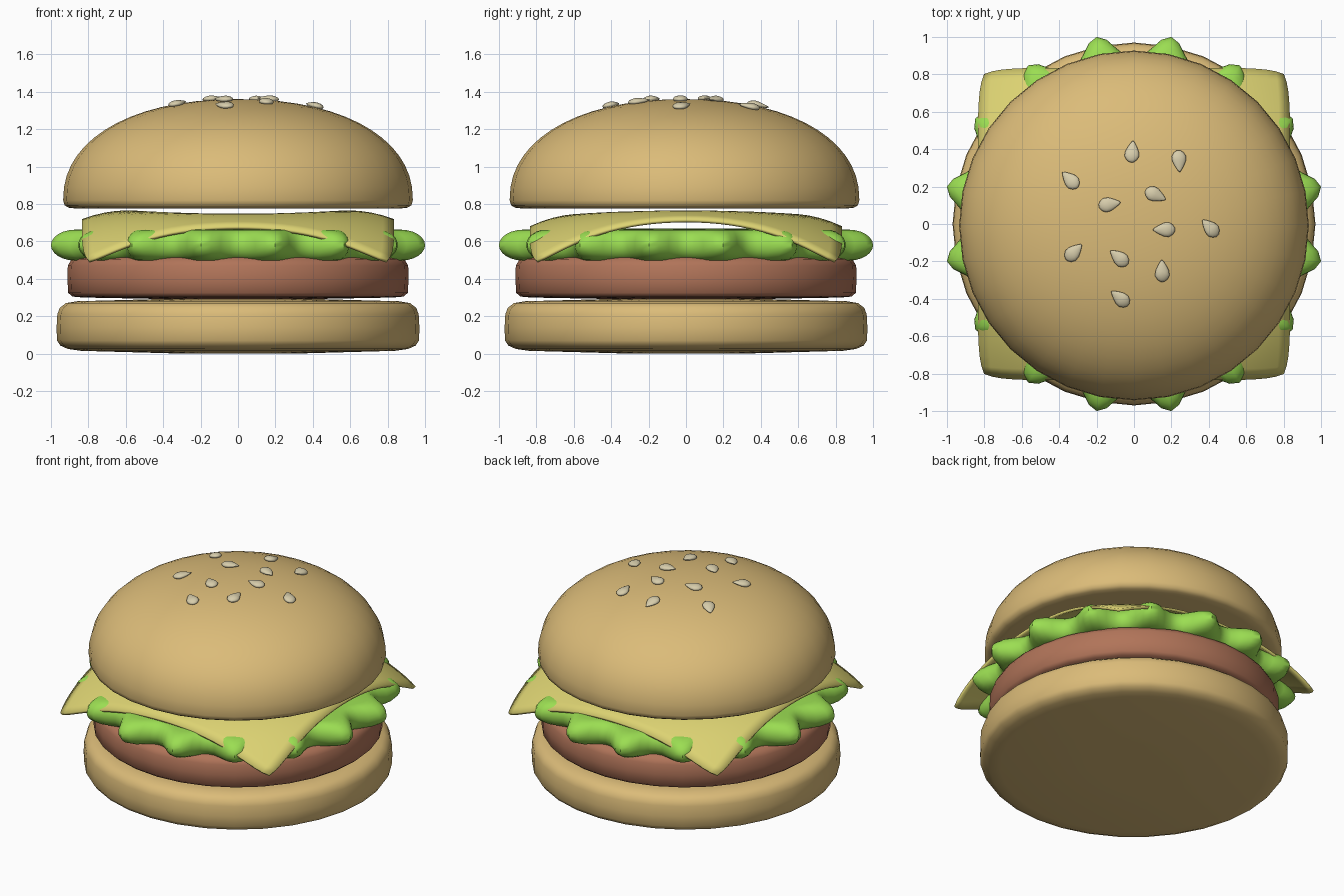
import bpy, bmesh, math
from mathutils import Vector, Matrix

if "Cube" in bpy.data.objects:
    bpy.data.objects.remove(bpy.data.objects["Cube"])


def material(name, rgb):
    m = bpy.data.materials.new(name)
    m.diffuse_color = (*rgb, 1)
    m.use_nodes = True
    m.node_tree.nodes["Principled BSDF"].inputs["Base Color"].default_value = m.diffuse_color
    return m


BUN = material("toasted bun", (0.71, 0.50, 0.19))
MEAT = material("cooked meat", (0.44, 0.175, 0.10))
GREEN = material("lettuce green", (0.33, 0.73, 0.085))
YELLOW = material("cheese yellow", (0.72, 0.65, 0.17))
SEED = material("seed cream", (0.68, 0.61, 0.41))


def finish(name, bm, mat, angle=50):
    bmesh.ops.recalc_face_normals(bm, faces=bm.faces)
    me = bpy.data.meshes.new(name)
    bm.to_mesh(me)
    bm.free()
    me.materials.append(mat)
    ob = bpy.data.objects.new(name, me)
    bpy.context.collection.objects.link(ob)
    bpy.ops.object.select_all(action='DESELECT')
    ob.select_set(True)
    bpy.context.view_layer.objects.active = ob
    bpy.ops.object.shade_smooth_by_angle(angle=math.radians(angle))
    return ob


def lathe(name, profile, mat, segs=32, radius=None, cy=0.0):
    """Spin (r, z) points round z; radius(r, angle) may reshape each ring."""
    radius = radius or (lambda r, a: r)
    bm = bmesh.new()
    rings = []
    for r, z in profile:
        ring = []
        for i in range(segs):
            a = 2 * math.pi * i / segs
            q = radius(r, a)
            ring.append(bm.verts.new((q * math.cos(a), q * math.sin(a) + cy, z)))
        rings.append(ring)
    for a, b in zip(rings, rings[1:]):
        for i in range(segs):
            j = (i + 1) % segs
            bm.faces.new((a[i], a[j], b[j], b[i]))
    bm.faces.new(rings[0][::-1])
    bm.faces.new(rings[-1])
    return finish(name, bm, mat)


# bottom bun
lathe("bottom_bun", [(0.3, 0.0), (0.84, 0.015), (0.91, 0.025), (0.95, 0.043),
                     (0.968, 0.07), (0.97, 0.14), (0.966, 0.21), (0.953, 0.245),
                     (0.92, 0.27), (0.86, 0.28), (0.3, 0.295)], BUN)

# meat patty
lathe("patty", [(0.3, 0.29), (0.83, 0.30), (0.885, 0.305), (0.908, 0.325),
                (0.912, 0.40), (0.91, 0.47), (0.89, 0.505), (0.84, 0.52),
                (0.3, 0.525)], MEAT)


# lettuce with sixteen ruffles
def ruffle(r, a):
    wave = (0.5 - 0.5 * math.cos(16 * a)) ** 1.3
    return r + 0.13 * wave * max(0.0, (r - 0.70) / 0.19)


arc = [-90 + 15 * i for i in range(13)]
lathe("lettuce", [(0.3, 0.51), (0.7, 0.505)]
      + [(0.81 + 0.08 * math.cos(math.radians(t)),
          0.58 + 0.083 * math.sin(math.radians(t))) for t in arc]
      + [(0.7, 0.665), (0.3, 0.67)], GREEN, 128, ruffle)

# cheese slice with drooping corners
bm = bmesh.new()
bmesh.ops.create_grid(bm, x_segments=28, y_segments=28, size=1)
for v in bm.verts:
    u, w = v.co.x, v.co.y
    s = 0.835 * (1 - 0.04 * abs(u * w) ** 8)
    x, y = u * s, w * s
    drop = 0.83 * max(0.0, math.hypot(x, y) - 0.55) ** 2
    v.co = (x, y, 0.748 + 0.055 * x * x - drop)
cheese = finish("cheese", bm, YELLOW)
solid = cheese.modifiers.new("thickness", 'SOLIDIFY')
solid.thickness = 0.018
solid.offset = -1

# top bun dome
BASE, RISE, RAD, POW, CY = 0.82, 0.54, 0.935, 2.2, -0.008


def dome_z(r):
    return BASE + RISE * max(0.0, 1 - (r / RAD) ** POW) ** (1 / POW)


dome = []
for i in range(0, 15):
    t = math.radians(90 * i / 15)
    dome.append((RAD * math.cos(t) ** (2 / POW), BASE + RISE * math.sin(t) ** (2 / POW)))
lathe("top_bun", [(0.3, 0.775), (0.86, 0.775), (0.905, 0.78), (0.927, 0.793)]
      + dome + [(0.03, BASE + RISE)], BUN, cy=CY)

# sesame seeds: x, y, direction of the pointed end in degrees
seeds = [(-0.34, 0.235, 135), (-0.01, 0.385, 85), (0.24, 0.335, -88),
         (-0.13, 0.105, 10), (0.115, 0.155, -25), (0.16, -0.03, 180),
         (0.405, -0.02, 135), (-0.32, -0.15, 45), (-0.08, -0.18, 140),
         (0.15, -0.25, 92), (-0.075, -0.395, 140)]
for n, (x, y, ang) in enumerate(seeds):
    bm = bmesh.new()
    bmesh.ops.create_uvsphere(bm, u_segments=14, v_segments=10, radius=1)
    for v in bm.verts:
        taper = 1 - 0.5 * max(0.0, v.co.x + 0.3)
        v.co = (v.co.x * 0.06, v.co.y * 0.043 * taper, v.co.z * 0.02 * taper)
    r = math.hypot(x, y - CY)
    slope = (dome_z(r + 0.01) - dome_z(r - 0.01)) / 0.02
    normal = Vector((-slope * x / r, -slope * (y - CY) / r, 1)).normalized()
    tilt = Vector((0, 0, 1)).rotation_difference(normal).to_matrix().to_4x4()
    spot = Vector((x, y, dome_z(r))) + normal * 0.008
    bm.transform(Matrix.Translation(spot) @ tilt @ Matrix.Rotation(math.radians(ang), 4, 'Z'))
    finish(f"seed_{n + 1}", bm, SEED, 80)
